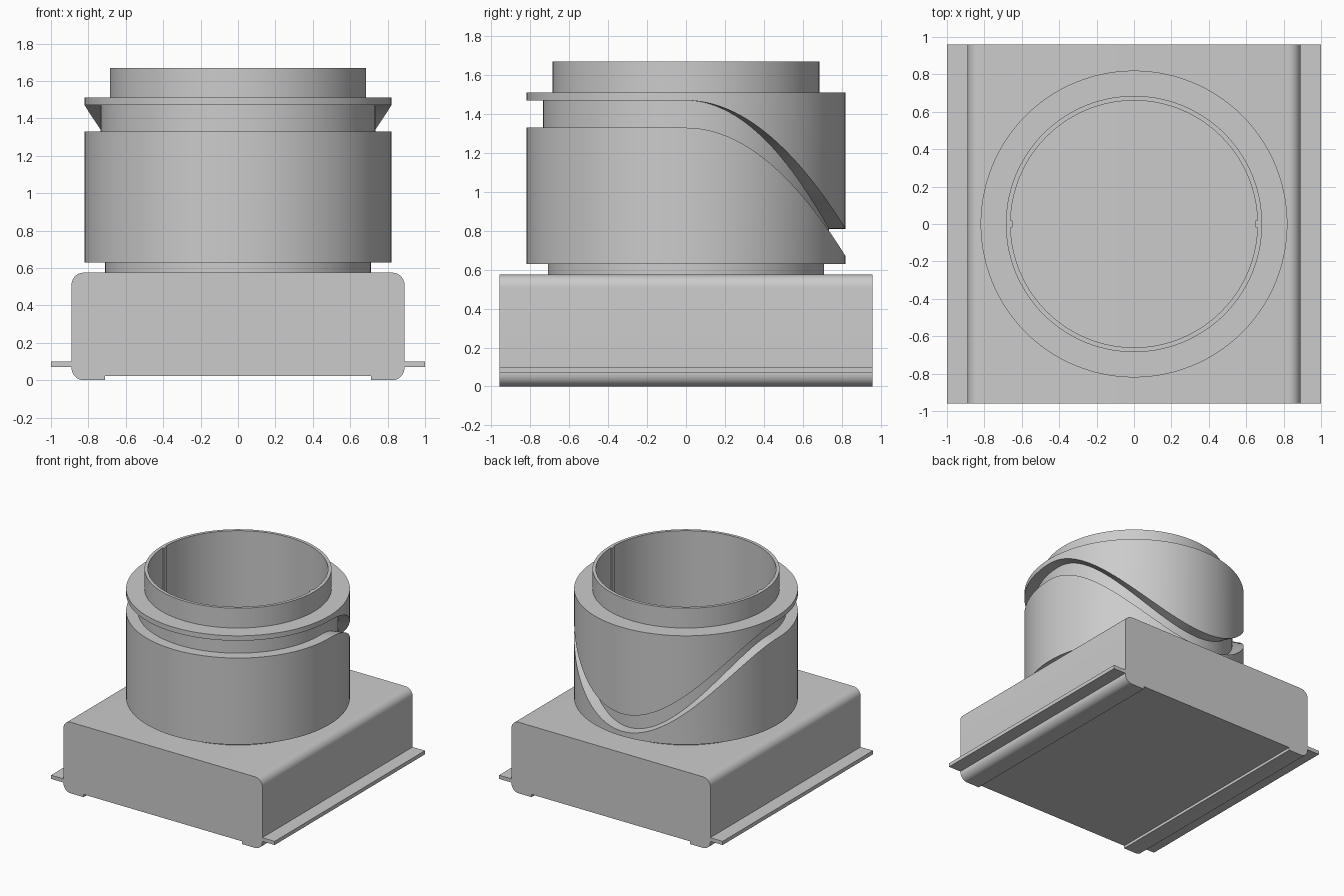
import bpy, bmesh, math
from math import sin, cos, pi

cube = bpy.data.objects.get("Cube")
if cube:
    bpy.data.objects.remove(cube, do_unlink=True)

GREY = (0.6, 0.6, 0.6, 1)
grey = bpy.data.materials.new("plain_grey")
grey.use_nodes = True
grey.diffuse_color = GREY
grey.node_tree.nodes["Principled BSDF"].inputs["Base Color"].default_value = GREY


def finish(bm, name):
    """Turn a bmesh into a grey object with smooth curves and sharp edges."""
    bmesh.ops.recalc_face_normals(bm, faces=bm.faces)
    mesh = bpy.data.meshes.new(name)
    bm.to_mesh(mesh)
    bm.free()
    mesh.materials.append(grey)
    obj = bpy.data.objects.new(name, mesh)
    bpy.context.collection.objects.link(obj)
    bpy.ops.object.select_all(action='DESELECT')
    obj.select_set(True)
    bpy.context.view_layer.objects.active = obj
    bpy.ops.object.shade_smooth_by_angle(angle=math.radians(30))
    return obj


def arc(cx, cz, r, start, end, steps=8):
    """Points of a rounded corner, angles in degrees."""
    angles = [math.radians(start + (end - start) * i / steps) for i in range(steps + 1)]
    return [(cx + r * cos(a), cz + r * sin(a)) for a in angles]


# Base: half outline with flange and foot, mirrored, extruded front to back
W, TOP, R, DEPTH = 0.89, 0.575, 0.065, 0.96
half = [(0.71, 0.022), (0.71, 0)]
half += arc(W - R, R, R, -90, 0)
half += [(W, 0.07), (1, 0.07), (1, 0.1), (W, 0.1)]
half += arc(W - R, TOP - R, R, 0, 90)
outline = half + [(-x, z) for x, z in reversed(half)]
bm = bmesh.new()
face = bm.faces.new([bm.verts.new((x, -DEPTH, z)) for x, z in outline])
result = bmesh.ops.extrude_face_region(bm, geom=[face])
moved = [v for v in result["geom"] if isinstance(v, bmesh.types.BMVert)]
bmesh.ops.translate(bm, verts=moved, vec=(0, 2 * DEPTH, 0))
finish(bm, "base_block")


# Drum: lathe whose groove dips round the back
def drum_profile(angle):
    dip = 0.66 * max(0, sin(angle)) ** 2
    upper, lower = 1.47 - dip, 1.33 - dip
    return [(0.66, TOP), (0.66, 1.67), (0.685, 1.67), (0.685, 1.51),
            (0.82, 1.51), (0.82, upper), (0.735, upper), (0.735, lower),
            (0.82, lower), (0.82, 0.63), (0.71, 0.63), (0.71, TOP)]


SIDES = 144
bm = bmesh.new()
rows = []
for i in range(SIDES):
    a = 2 * pi * i / SIDES
    rows.append([bm.verts.new((r * cos(a), r * sin(a), z)) for r, z in drum_profile(a)])
for i, row in enumerate(rows):
    after = rows[(i + 1) % SIDES]
    for j in range(len(row)):
        k = (j + 1) % len(row)
        bm.faces.new((row[j], after[j], after[k], row[k]))
finish(bm, "grooved_drum")

# Small vertical ribs inside the drum
for side, name in ((1, "left_inner_rib"), (-1, "right_inner_rib")):
    bm = bmesh.new()
    bmesh.ops.create_cube(bm, size=1)
    bmesh.ops.scale(bm, verts=bm.verts, vec=(0.022, 0.035, 1.67 - TOP))
    bmesh.ops.translate(bm, verts=bm.verts, vec=(side * 0.66, 0, (1.67 + TOP) / 2))
    finish(bm, name)
